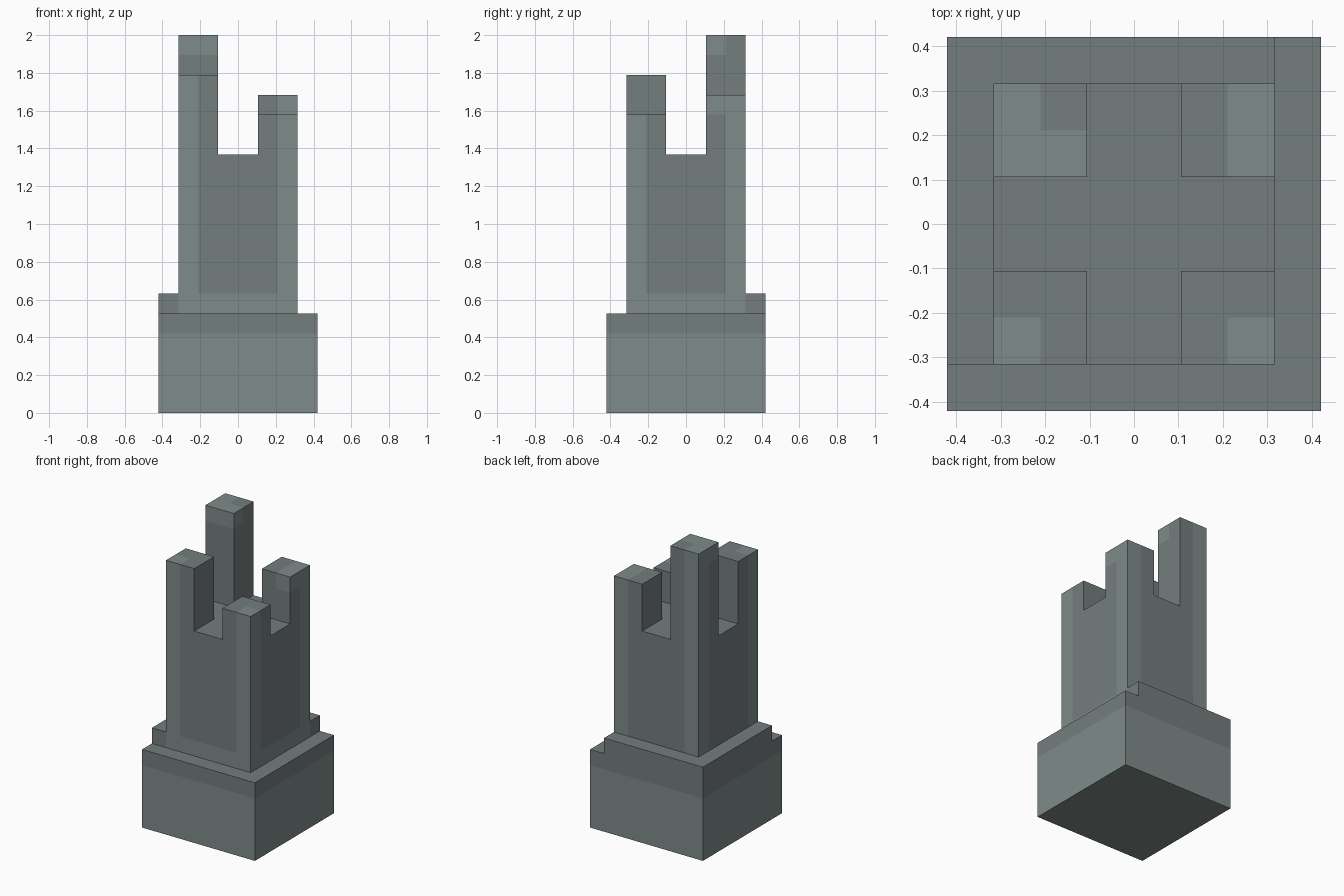
import bpy, bmesh
from mathutils import Vector, Matrix

if "Cube" in bpy.data.objects:
    bpy.data.objects.remove(bpy.data.objects["Cube"])

U = 2 / 19  # one block


def material(name, rgb):
    m = bpy.data.materials.new(name)
    m.diffuse_color = (*rgb, 1)
    m.use_nodes = True
    m.node_tree.nodes["Principled BSDF"].inputs["Base Color"].default_value = m.diffuse_color
    return m


LIGHT = material("light_stone", (0.21, 0.26, 0.25))
DARK = material("dark_stone", (0.175, 0.205, 0.205))


def box(half, z0, z1):
    bm = bmesh.new()
    size = Matrix.Diagonal((2 * half, 2 * half, z1 - z0, 1))
    bmesh.ops.create_cube(bm, size=1, matrix=Matrix.Translation((0, 0, (z0 + z1) / 2)) @ size)
    return bm


def cut(bm, axis, values):
    for v in values:
        n = Vector((0, 0, 0))
        n[axis] = 1
        bmesh.ops.bisect_plane(bm, geom=bm.verts[:] + bm.edges[:] + bm.faces[:],
                               plane_co=n * v, plane_no=n, dist=1e-5)


def raise_top(bm, z, dz, test):
    """Extrude the top faces at height z whose centre passes the test."""
    faces = []
    for f in bm.faces:
        c = f.calc_center_median()
        if abs(c.z - z) < 1e-3 and test(c.x, c.y):
            faces.append(f)
    new = bmesh.ops.extrude_face_region(bm, geom=faces)["geom"]
    bmesh.ops.translate(bm, vec=(0, 0, dz),
                        verts=[g for g in new if isinstance(g, bmesh.types.BMVert)])


def finish(bm, name, is_light):
    """Colour each face by the block behind it, scale and make the object."""
    bmesh.ops.recalc_face_normals(bm, faces=bm.faces[:])
    for f in bm.faces:
        f.material_index = 0 if is_light(*(f.calc_center_median() - f.normal * 0.5)) else 1
    bmesh.ops.scale(bm, vec=(U, U, U), verts=bm.verts[:])
    me = bpy.data.meshes.new(name)
    bm.to_mesh(me)
    bm.free()
    me.materials.append(LIGHT)
    me.materials.append(DARK)
    bpy.context.collection.objects.link(bpy.data.objects.new(name, me))


# Base with a raised rim along the left and back
base = box(4, 0, 5)
for axis in (0, 1):
    cut(base, axis, (-3, 3))
cut(base, 2, (4,))
raise_top(base, 5, 1, lambda x, y: (x < -3 and y > -3) or (y > 3 and x < 3))
finish(base, "base", lambda x, y, z: z < 4)

# Tower with four corner posts of different heights
tower = box(3, 5, 13)
for axis in (0, 1):
    cut(tower, axis, (-2, -1, 1, 2))
for sx, sy, top in ((-1, -1, 17), (1, -1, 15), (-1, 1, 19), (1, 1, 16)):
    raise_top(tower, 13, top - 13, lambda x, y: x * sx > 1 and y * sy > 1)
cut(tower, 2, (6, 15, 18))


def tower_light(x, y, z):
    corner = abs(x) > 2 and abs(y) > 2
    if z > 18:                            # cap of the tallest post
        return not (x > -2 and y > 2)
    if z > 15 and x > 2 and y > 1:        # cap of the back right post
        return True
    return corner or z < 6


finish(tower, "tower", tower_light)
